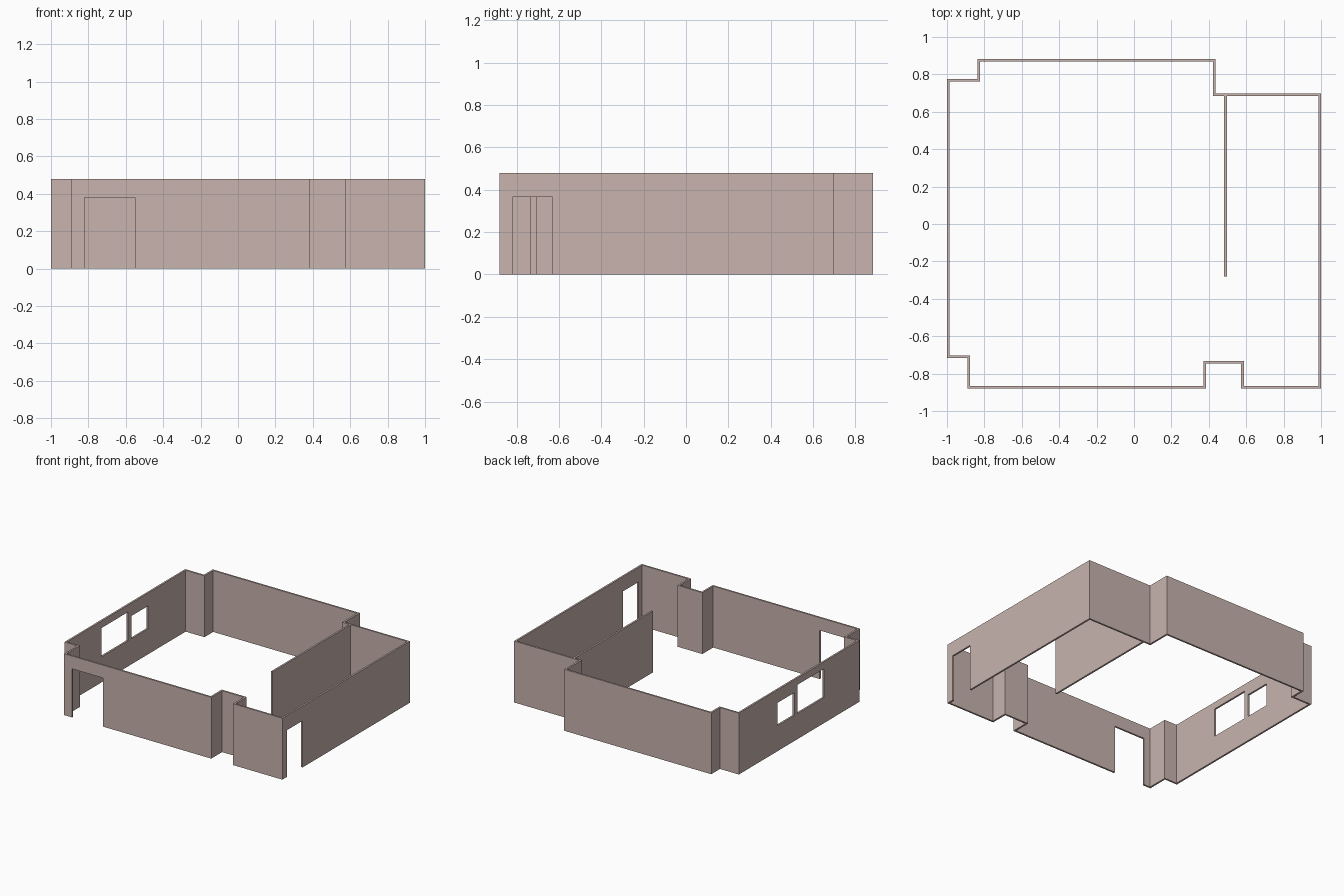
import bpy
import bmesh
from mathutils import Vector

HEIGHT = 0.48
THICK = 0.014

cube = bpy.data.objects.get("Cube")
if cube:
    bpy.data.objects.remove(cube, do_unlink=True)

# Wall colour
plaster = bpy.data.materials.new("dusty_pink_plaster")
plaster.use_nodes = True
colour = (0.578, 0.456, 0.423, 1.0)
plaster.diffuse_color = colour
plaster.node_tree.nodes["Principled BSDF"].inputs["Base Color"].default_value = colour


def make_object(name, bm):
    bmesh.ops.recalc_face_normals(bm, faces=bm.faces)
    mesh = bpy.data.meshes.new(name)
    bm.to_mesh(mesh)
    bm.free()
    mesh.materials.append(plaster)
    obj = bpy.data.objects.new(name, mesh)
    bpy.context.scene.collection.objects.link(obj)
    return obj


def box(name, x, y, z):
    bm = bmesh.new()
    bmesh.ops.create_cube(bm, size=1)
    for v in bm.verts:
        v.co = [lo + (c + 0.5) * (hi - lo) for c, (lo, hi) in zip(v.co, (x, y, z))]
    return make_object(name, bm)


def inset_outline(points, d):
    # Offset a counter-clockwise, right-angled outline inwards
    result = []
    for i, p in enumerate(points):
        p = Vector(p)
        a = (p - Vector(points[i - 1])).normalized()
        b = (Vector(points[(i + 1) % len(points)]) - p).normalized()
        result.append(p + d * (Vector((-a.y, a.x)) + Vector((-b.y, b.x))))
    return result


def wall_ring(name, points):
    bm = bmesh.new()
    loops = [[bm.verts.new((p[0], p[1], z)) for p in pts]
             for pts, z in ((points, 0), (points, HEIGHT),
                            (inset_outline(points, THICK), HEIGHT),
                            (inset_outline(points, THICK), 0))]
    n = len(points)
    for k in range(4):
        a, b = loops[k], loops[(k + 1) % 4]
        for i in range(n):
            j = (i + 1) % n
            bm.faces.new((a[i], a[j], b[j], b[i]))
    return make_object(name, bm)


# Outer walls, counter-clockwise from the front left corner
outline = [(-0.89, -0.88), (0.385, -0.88), (0.385, -0.746), (0.573, -0.746),
           (0.573, -0.88), (1, -0.88), (1, 0.698), (0.436, 0.698),
           (0.436, 0.883), (-0.837, 0.883), (-0.837, 0.775), (-1, 0.775),
           (-1, -0.717), (-0.89, -0.717)]
walls = wall_ring("outer_walls", outline)

# Door and window openings
openings = [
    ("front_doorway", (-0.82, -0.55), (-0.93, -0.83), (-0.1, 0.38)),
    ("side_doorway", (0.95, 1.05), (-0.82, -0.63), (-0.1, 0.365)),
    ("large_window", (-1.05, -0.95), (-0.28, 0.05), (0.2, 0.425)),
    ("small_window", (-1.05, -0.95), (0.09, 0.295), (0.2, 0.378)),
]
cutters = []
for spec in openings:
    cutter = box(*spec)
    cutter.hide_render = True
    cutters.append(cutter)
    mod = walls.modifiers.new(spec[0], "BOOLEAN")
    mod.operation = "DIFFERENCE"
    mod.solver = "EXACT"
    mod.object = cutter

# Bake the cuts and discard the cutters
depsgraph = bpy.context.evaluated_depsgraph_get()
cut_mesh = bpy.data.meshes.new_from_object(walls.evaluated_get(depsgraph))
walls.modifiers.clear()
walls.data = cut_mesh
for cutter in cutters:
    bpy.data.objects.remove(cutter, do_unlink=True)

# Inner partition, joined to the back wall
box("partition_wall", (0.482, 0.496), (-0.28, 0.685), (0, HEIGHT))
